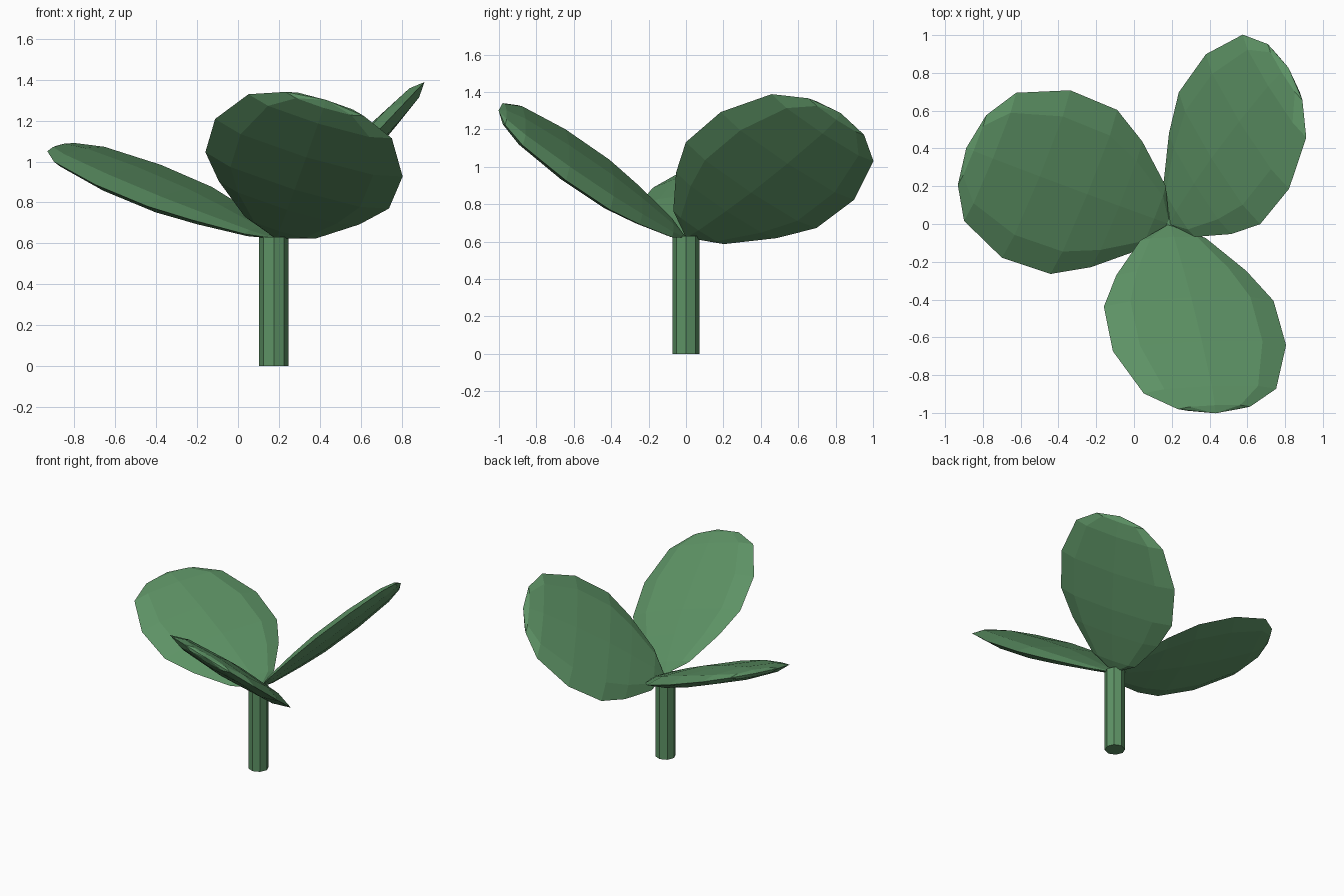
import bpy, bmesh, math
from mathutils import Vector, Matrix

if "Cube" in bpy.data.objects:
    bpy.data.objects.remove(bpy.data.objects["Cube"])

green = bpy.data.materials.new("leaf_green")
green.diffuse_color = (0.11, 0.29, 0.13, 1)
green.use_nodes = True
green.node_tree.nodes["Principled BSDF"].inputs["Base Color"].default_value = green.diffuse_color

BASE = Vector((0.187, 0, 0.622))
HALF_THICK = 0.125   # thickness as a fraction of width
# egg-shaped leaf outline: (distance along leaf, half width)
PROFILE = [(0.10, 0.182), (0.32, 0.36), (0.52, 0.47),
           (0.81, 0.48), (1.09, 0.367), (1.20, 0.20)]
LENGTH = 1.235
SIDES = 8


def finish(bm, name):
    bmesh.ops.recalc_face_normals(bm, faces=bm.faces)
    mesh = bpy.data.meshes.new(name)
    bm.to_mesh(mesh)
    bm.free()
    mesh.materials.append(green)
    obj = bpy.data.objects.new(name, mesh)
    bpy.context.collection.objects.link(obj)
    return obj


def leaf(name, tip, normal):
    """Flattened egg running from the stem top to the tip, facing along normal."""
    along = (Vector(tip) - BASE).normalized()
    n = Vector(normal)
    n = (n - along * n.dot(along)).normalized()
    side = n.cross(along)
    bm = bmesh.new()
    rings = []
    for s, w in PROFILE:
        ring = []
        for i in range(SIDES):
            a = 2 * math.pi * i / SIDES
            p = BASE + along * s + side * (w * math.cos(a)) + n * (w * HALF_THICK * math.sin(a))
            ring.append(bm.verts.new(p))
        rings.append(ring)
    start = bm.verts.new(BASE)
    end = bm.verts.new(BASE + along * LENGTH)
    for i in range(SIDES):
        j = (i + 1) % SIDES
        bm.faces.new((start, rings[0][j], rings[0][i]))
        bm.faces.new((end, rings[-1][i], rings[-1][j]))
        for a, b in zip(rings, rings[1:]):
            bm.faces.new((a[i], a[j], b[j], b[i]))
    return finish(bm, name)


# Stem
bm = bmesh.new()
bmesh.ops.create_cone(bm, cap_ends=True, segments=8, radius1=0.072, radius2=0.072,
                      depth=0.63, matrix=Matrix.Translation((0.175, 0, 0.315)))
finish(bm, "stem")

# Three leaves, each with its own tilt
leaf("left_leaf", (-0.88, 0.40, 1.074), (0.344, -0.216, 1.0))
leaf("front_leaf", (0.43, -1.0, 1.30), (0.219, 0.587, 0.780))
leaf("back_leaf", (0.82, 0.83, 1.29), (-0.729, 0.0, 0.684))
